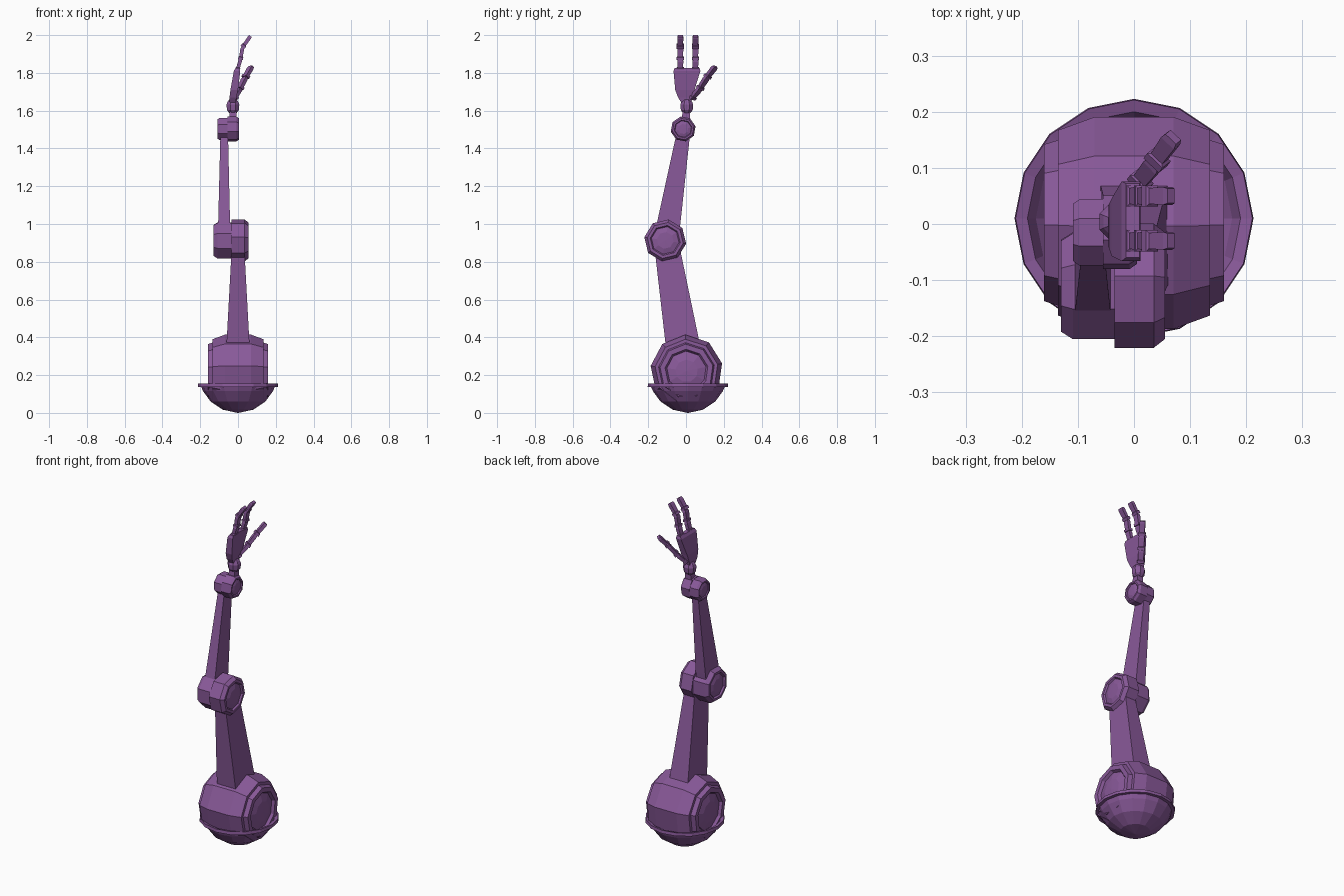
import bpy, bmesh, math
from mathutils import Vector

if "Cube" in bpy.data.objects:
    bpy.data.objects.remove(bpy.data.objects["Cube"])

purple = bpy.data.materials.new("dull purple")
purple.diffuse_color = (0.25, 0.10, 0.32, 1)
purple.use_nodes = True
purple.node_tree.nodes["Principled BSDF"].inputs["Base Color"].default_value = purple.diffuse_color


def finish(name, bm):
    bmesh.ops.remove_doubles(bm, verts=bm.verts, dist=1e-5)
    bmesh.ops.recalc_face_normals(bm, faces=bm.faces)
    me = bpy.data.meshes.new(name)
    bm.to_mesh(me)
    bm.free()
    me.materials.append(purple)
    ob = bpy.data.objects.new(name, me)
    bpy.context.collection.objects.link(ob)
    return ob


def loft(name, rings):
    """Skin a list of equal-length point rings and cap the ends."""
    bm = bmesh.new()
    vs = [[bm.verts.new(p) for p in r] for r in rings]
    n = len(vs[0])
    for a, b in zip(vs, vs[1:]):
        for i in range(n):
            j = (i + 1) % n
            bm.faces.new((a[i], a[j], b[j], b[i]))
    bm.faces.new(vs[0])
    bm.faces.new(vs[-1])
    return finish(name, bm)


def turned(name, profile, centre, axis, sides, phase=0):
    """Turn (radius, offset) pairs about a z or x axis."""
    rings = []
    for r, t in profile:
        ring = []
        for i in range(sides):
            a = math.radians(phase) + 2 * math.pi * i / sides
            c, s = r * math.cos(a), r * math.sin(a)
            ring.append(Vector(centre) + Vector((c, s, t) if axis == "z" else (t, c, s)))
        rings.append(ring)
    return loft(name, rings)


def beam(name, sections):
    """Box beam through (x0, x1, y0, y1, z) sections."""
    return loft(name, [[(a, c, z), (b, c, z), (b, d, z), (a, d, z)]
                       for a, b, c, d, z in sections])


def rod(name, p, q, stations, side):
    """Box rod from p to q; stations are (fraction, width, depth)."""
    p, q, side = Vector(p), Vector(q), Vector(side)
    d = (q - p).normalized()
    u = (side - d * side.dot(d)).normalized()
    v = d.cross(u)
    rings = []
    for t, w, h in stations:
        c = p.lerp(q, t)
        rings.append([c + u * w / 2 * i + v * h / 2 * j
                      for i, j in ((-1, -1), (1, -1), (1, 1), (-1, 1))])
    return loft(name, rings)


# Base bowl, hollow with a flat rim
turned("base_bowl", [(0.002, 0), (0.08, 0.017), (0.145, 0.06), (0.185, 0.115), (0.195, 0.138),
                     (0.213, 0.138), (0.211, 0.156), (0.19, 0.15), (0.175, 0.115),
                     (0.135, 0.07), (0.07, 0.03), (0.002, 0.02)], (0, 0.01, 0), "z", 16)

# Shoulder barrel with recessed, slightly domed end caps
half = [(0.192, 0.07), (0.168, 0.135), (0.15, 0.135), (0.142, 0.16),
        (0.115, 0.16), (0.105, 0.145), (0.06, 0.157), (0.002, 0.16)]
turned("shoulder_joint", [(r, -t) for r, t in reversed(half)] + half,
       (0, 0.003, 0.222), "x", 9, 12)

# Upper arm
beam("upper_arm", [(-0.067, 0.067, -0.095, 0.10, 0.25), (-0.06, 0.06, -0.11, 0.07, 0.38),
                   (-0.034, 0.034, -0.165, -0.03, 0.86)])


# Hinges: two discs side by side, outer faces bevelled and domed
def hinge(name, mid, y, z, r, w, side, phase):
    prof = [(0.002, 0), (r, 0), (r, 0.78 * w), (0.86 * r, w), (0.72 * r, w),
            (0.66 * r, 0.9 * w), (0.4 * r, 0.99 * w), (0.002, w)]
    turned(name, [(a, side * t) for a, t in prof], (mid, y, z), "x", 8, phase)


hinge("elbow_inner_disc", -0.035, -0.11, 0.913, 0.112, 0.09, 1, 36)
hinge("elbow_outer_disc", -0.035, -0.11, 0.913, 0.102, 0.095, -1, 24)

# Forearm
beam("forearm", [(-0.107, -0.04, -0.17, -0.04, 0.92), (-0.105, -0.042, -0.155, -0.03, 1.0),
                 (-0.093, -0.053, -0.05, 0.022, 1.48)])

hinge("wrist_outer_disc", -0.055, -0.015, 1.503, 0.064, 0.054, -1, 22.5)
hinge("wrist_inner_disc", -0.055, -0.015, 1.503, 0.067, 0.06, 1, 12)

# Neck and wrist swivel
beam("wrist_neck", [(-0.047, -0.005, -0.025, 0.02, 1.54), (-0.045, -0.01, -0.016, 0.022, 1.61)])
turned("wrist_swivel", [(0.022, -0.036), (0.034, -0.02), (0.037, 0.008),
                        (0.03, 0.024), (0.02, 0.036)], (-0.027, 0.004, 1.624), "z", 8, 22.5)

# Palm, leaning towards +x
beam("palm", [(-0.043, -0.013, -0.02, 0.025, 1.635), (-0.045, -0.008, -0.042, 0.035, 1.67),
              (-0.04, 0.0, -0.057, 0.045, 1.71), (-0.022, 0.012, -0.066, 0.076, 1.81),
              (-0.014, 0.01, -0.06, 0.072, 1.825)])

# Finger segments, each flared at its knuckle
segment = [(0, 0.038, 0.026), (0.2, 0.038, 0.026), (0.24, 0.028, 0.019),
           (0.85, 0.032, 0.02), (1, 0.026, 0.016)]
path = [(-0.003, 1.815), (0.013, 1.87), (0.024, 1.935), (0.066, 1.995)]
for label, y in (("front", -0.03), ("back", 0.05)):
    for k, (a, b) in enumerate(zip(path, path[1:])):
        rod(f"{label}_finger_{k + 1}", (a[0], y, a[1]), (b[0], y, b[1]), segment, (0, 1, 0))

# Thumb
thumb = [(-0.022, 0.03, 1.665), (0.008, 0.072, 1.715), (0.038, 0.11, 1.775), (0.07, 0.155, 1.833)]
for k, (a, b) in enumerate(zip(thumb, thumb[1:])):
    rod(f"thumb_{k + 1}", a, b, segment, (-0.6, 0.75, 0))
